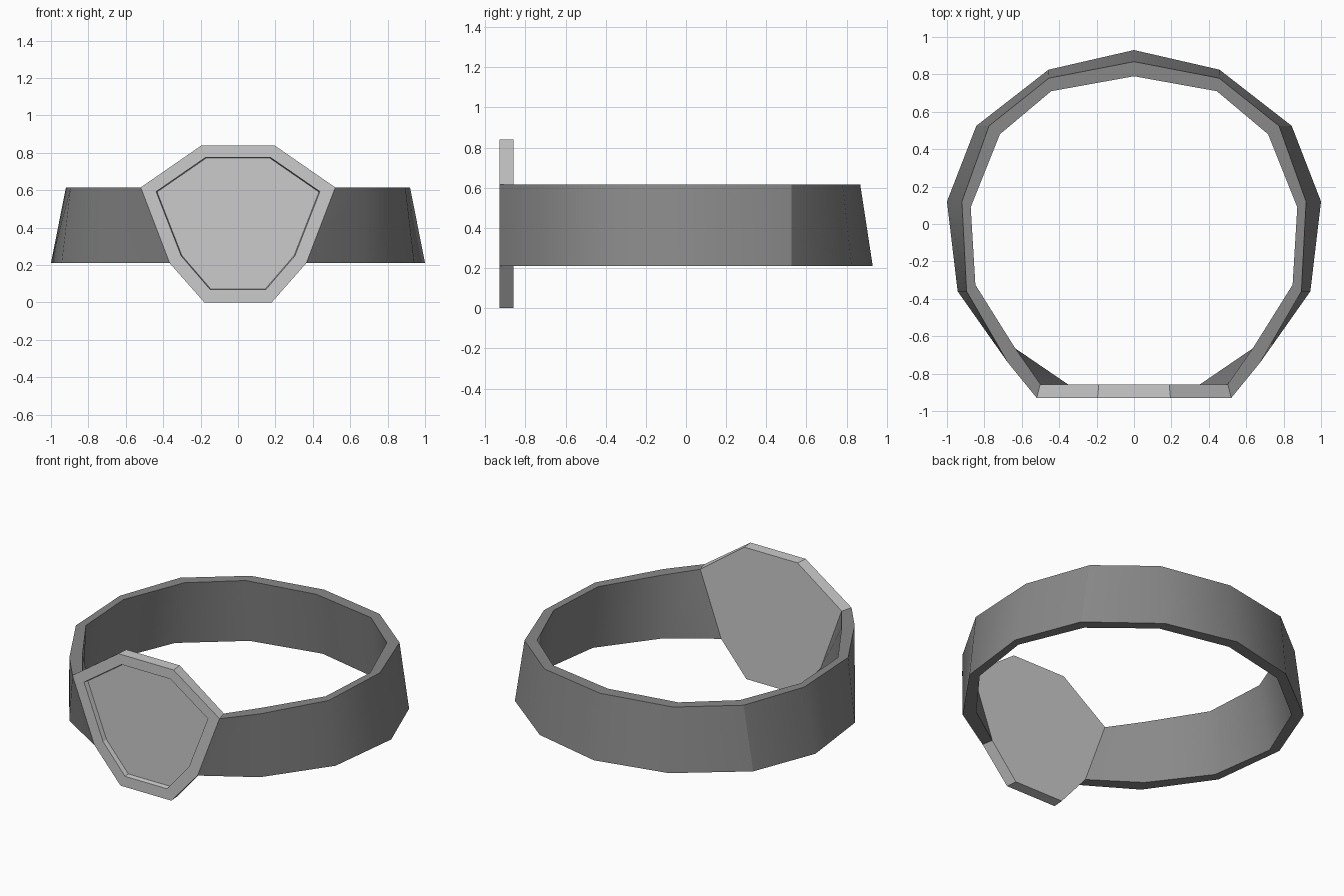
import bpy, bmesh, math

if "Cube" in bpy.data.objects:
    bpy.data.objects.remove(bpy.data.objects["Cube"])

def finish(bm, name):
    bmesh.ops.recalc_face_normals(bm, faces=bm.faces)
    me = bpy.data.meshes.new(name)
    bm.to_mesh(me)
    bm.free()
    ob = bpy.data.objects.new(name, me)
    bpy.context.collection.objects.link(ob)
    return ob

def mirrored(half):
    return half + [(-x, y) for x, y in reversed(half) if x > 0]

def bridge(bm, a, b, closed):
    n = len(a)
    for i in range(n if closed else n - 1):
        j = (i + 1) % n
        bm.faces.new((a[i], a[j], b[j], b[i]))

# Flared band: half outlines in plan, from the plate round to the back centre
TOP, BOTTOM = 0.615, 0.21
outlines = [
    (BOTTOM, [(0.365, -0.93), (0.675, -0.74), (0.943, -0.36), (1.0, 0.12),
              (0.843, 0.525), (0.457, 0.825), (0, 0.93)]),
    (TOP, [(0.52, -0.93), (0.675, -0.74), (0.895, -0.36), (0.92, 0.12),
           (0.775, 0.525), (0.455, 0.78), (0, 0.868)]),
    (TOP, [(0.50, -0.858), (0.635, -0.665), (0.848, -0.325), (0.873, 0.09),
           (0.717, 0.48), (0.443, 0.71), (0, 0.79)]),
    (BOTTOM, [(0.352, -0.858), (0.635, -0.665), (0.89, -0.33), (0.95, 0.09),
              (0.785, 0.485), (0.447, 0.757), (0, 0.855)]),
]
bm = bmesh.new()
loops = [[bm.verts.new((x, y, z)) for x, y in mirrored(half)] for z, half in outlines]
for k in range(4):
    bridge(bm, loops[k], loops[(k + 1) % 4], False)
band = finish(bm, "band")
bpy.context.view_layer.objects.active = band
band.select_set(True)
bpy.ops.object.shade_smooth_by_angle(angle=math.radians(30))

# Dark grey for the band
mat = bpy.data.materials.new("dark_grey")
mat.diffuse_color = (0.25, 0.25, 0.25, 1)
mat.use_nodes = True
mat.node_tree.nodes["Principled BSDF"].inputs["Base Color"].default_value = mat.diffuse_color
band.data.materials.append(mat)

# Front plate: eight-sided slab with a shallow recessed face
outer = mirrored([(0.18, 0), (0.365, 0.21), (0.52, 0.615), (0.195, 0.84)])
inner = mirrored([(0.148, 0.068), (0.304, 0.249), (0.438, 0.593), (0.173, 0.776)])
FRONT, BACK, RECESS = -0.93, -0.858, -0.9
bm = bmesh.new()

def ring(points, y, s=1.0, sz=1.0):
    return [bm.verts.new((x * s, y, 0.42 + (z - 0.42) * sz)) for x, z in points]

rings = [ring(outer, BACK, 0.965), ring(outer, FRONT),
         ring(inner, FRONT), ring(inner, RECESS, 0.987, 0.987)]
for a, b in zip(rings, rings[1:]):
    bridge(bm, a, b, True)
bm.faces.new(rings[0])
bm.faces.new(rings[-1])
plate = finish(bm, "front_plate")
